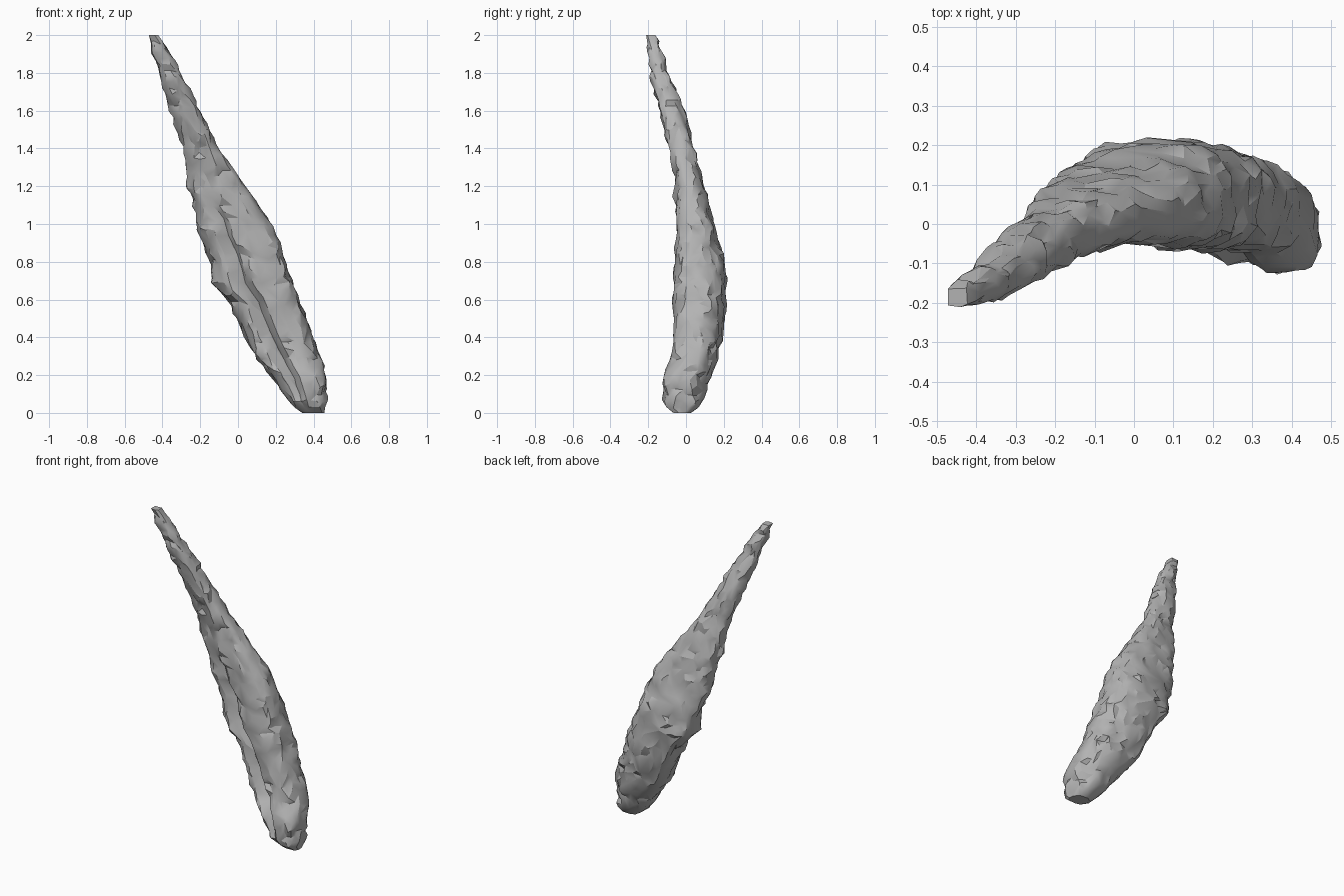
import bpy, bmesh, math
from mathutils import Vector, noise

cube = bpy.data.objects.get("Cube")
if cube:
    bpy.data.objects.remove(cube, do_unlink=True)

grey = bpy.data.materials.new("stone grey")
grey.use_nodes = True
colour = (0.45, 0.45, 0.45, 1)
grey.diffuse_color = colour
grey.node_tree.nodes["Principled BSDF"].inputs["Base Color"].default_value = colour

# Extents of the level slices: height, x from, x to, y from, y to
SLICES = [
    (0.0, 0.34, 0.46, -0.07, 0.03), (0.04, 0.28, 0.47, -0.12, 0.075),
    (0.2, 0.18, 0.465, -0.125, 0.14), (0.27, 0.11, 0.45, -0.085, 0.16),
    (0.4, 0.04, 0.395, -0.065, 0.19), (0.6, -0.05, 0.33, -0.07, 0.21),
    (0.68, -0.13, 0.29, -0.065, 0.21), (0.8, -0.14, 0.25, -0.06, 0.205),
    (0.9, -0.19, 0.22, -0.055, 0.17), (1.0, -0.205, 0.18, -0.055, 0.145),
    (1.2, -0.265, 0.04, -0.055, 0.095), (1.4, -0.285, -0.1, -0.085, 0.04),
    (1.6, -0.36, -0.2, -0.14, -0.01), (1.8, -0.42, -0.3, -0.185, -0.09),
    (2.0, -0.475, -0.42, -0.21, -0.16),
]
RINGS, SIDES = 64, 40


def extents(z):
    for a, b in zip(SLICES, SLICES[1:]):
        if z <= b[0]:
            t = (z - a[0]) / (b[0] - a[0])
            return [p + (q - p) * t for p, q in zip(a[1:], b[1:])]
    return SLICES[-1][1:]


def bell(angle, centre, width):
    off = (angle - math.radians(centre)) / width
    return math.exp(-off * off)


def fade(value):
    return max(0, min(1, value))


def surface_point(z, angle):
    x0, x1, y0, y1 = extents(z)
    c, s = math.cos(angle), math.sin(angle)
    # Slightly squared oval, squarer towards the tip
    power = 0.6 if z > 1.9 else 0.87
    px = math.copysign(abs(c) ** power, c)
    py = math.copysign(abs(s) ** power, s)
    # Wandering groove down the front
    depth = 0.45 * fade((1.35 - z) / 0.6) * fade(0.3 + z * 3)
    wander = 10 * noise.noise(Vector((0, 0, z * 7)))
    scale = 1 - depth * bell(angle, 252 + wander, 0.22)
    # Fuller shoulder at the back and front lobe, leaner low outer corner
    scale += 0.11 * fade(min(z * 3, (1.6 - z) * 3)) * bell(angle, 138, 0.4)
    scale -= 0.04 * fade((1.6 - z) * 3) * bell(angle, 215, 0.35)
    scale += 0.09 * fade((1.2 - z) * 3) * bell(angle, 312, 0.4)
    scale -= 0.09 * fade((0.7 - z) * 3) * bell(angle, 45, 0.4)
    p = Vector(((x0 + x1) / 2 + px * scale * (x1 - x0) / 2,
                (y0 + y1) / 2 + py * scale * (y1 - y0) / 2, z))
    # Rough lumps on the sides
    if 0 < z < 2:
        lump = noise.noise(p * 13) * 0.016 + noise.noise(p * 28) * 0.016
        p += Vector((c, s, 0)) * lump
    return p


# Lofted body closed at both ends
bm = bmesh.new()
rings = []
for i in range(RINGS + 1):
    z = 2 * i / RINGS
    rings.append([bm.verts.new(surface_point(z, math.tau * k / SIDES))
                  for k in range(SIDES)])
for low, high in zip(rings, rings[1:]):
    for k in range(SIDES):
        n = (k + 1) % SIDES
        bm.faces.new((low[k], low[n], high[n], high[k]))
bm.faces.new(rings[0][::-1])
bm.faces.new(rings[-1])
bmesh.ops.recalc_face_normals(bm, faces=bm.faces)

mesh = bpy.data.meshes.new("rough_blade")
bm.to_mesh(mesh)
bm.free()
mesh.materials.append(grey)
blade = bpy.data.objects.new("rough_blade", mesh)
bpy.context.collection.objects.link(blade)
bpy.context.view_layer.objects.active = blade
blade.select_set(True)

# Reduced to irregular facets, then softened except at sharp folds
facets = blade.modifiers.new("facets", 'DECIMATE')
facets.ratio = 0.4
bpy.ops.object.modifier_apply(modifier=facets.name)
bpy.ops.object.shade_smooth_by_angle(angle=math.radians(28))
